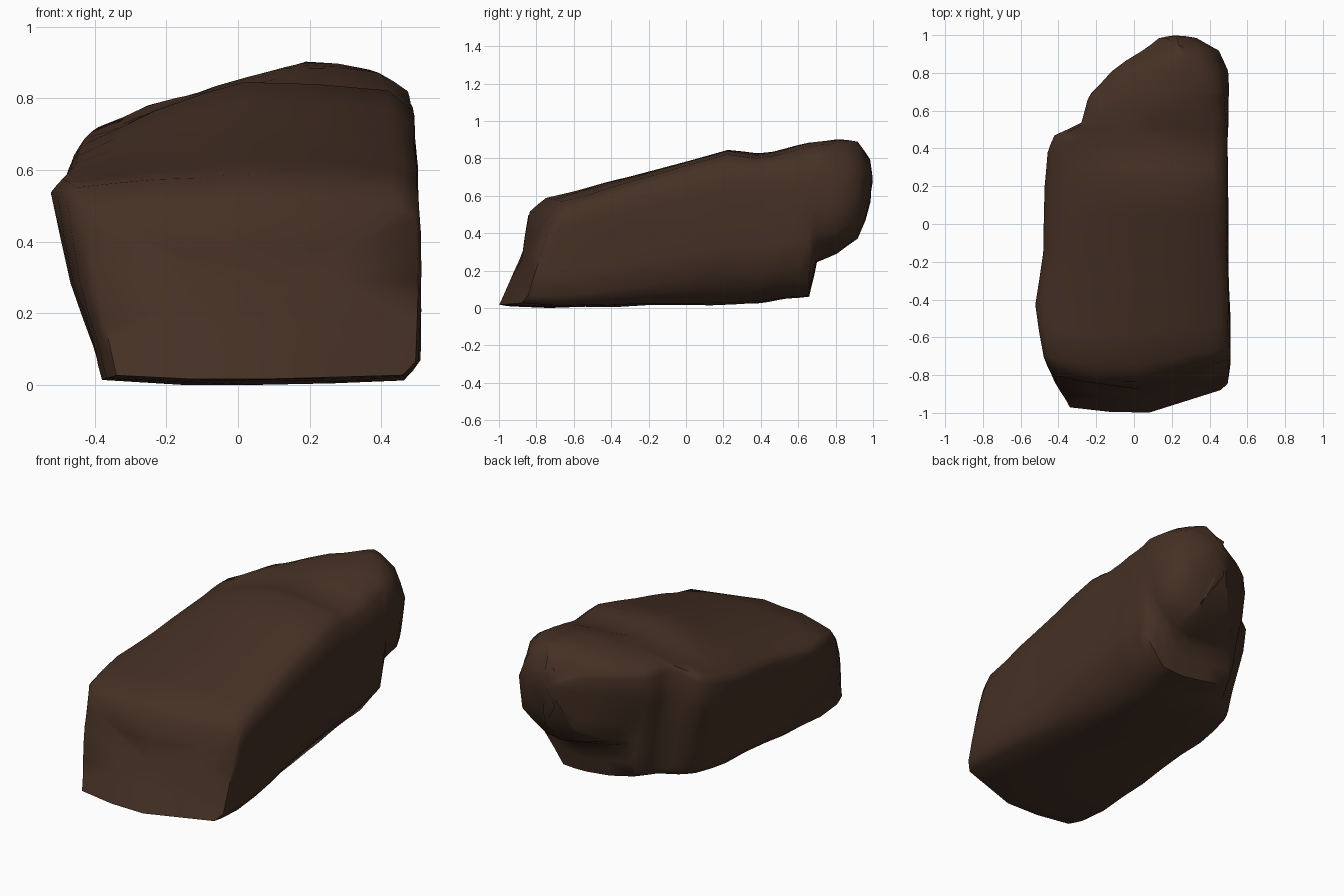
import bpy
import bmesh
from mathutils import Vector, noise

if "Cube" in bpy.data.objects:
    bpy.data.objects.remove(bpy.data.objects["Cube"], do_unlink=True)


def make_material(name, colour):
    material = bpy.data.materials.new(name)
    material.use_nodes = True
    material.diffuse_color = colour
    material.node_tree.nodes["Principled BSDF"].inputs["Base Color"].default_value = colour
    return material


def mix(start, end, factor):
    return start + (end - start) * factor


def cross_section(y, lean, foot, left, right, base, shoulder, crest):
    """Outline of the boulder at one station, running round from the left foot."""
    middle = mix(left, right, .5)
    height = crest - base
    # the lower edges are worn away behind the front corner
    wear = min(1, max(0, y + .7))
    # the upper right edge is broken off towards the back
    chip = min(1, max(0, (y - .6) * 3))
    outline = [
        (foot, base + .05 * wear),
        (mix(foot, right, .5), base - .01),
        (right - .04 - .12 * wear, base),
        (right - .03 * wear, base + height * (.08 + .12 * wear)),
        (right, mix(base, crest, .55)),
        (right - .01 - .06 * chip, crest - height * (.1 + .05 * chip)),
        (right - .08 - .08 * chip, crest - height * .03),
        (middle, crest),
        (mix(left, middle, .5), mix(shoulder, crest, .62)),
        (left + .03, shoulder + height * .03),
        (left, shoulder - height * .03),
        (mix(foot, left, .6), mix(base, shoulder, .5)),
        (mix(foot, left, .2), mix(base, shoulder, .16)),
    ]
    # the front is bowed, with its right corner set further back
    bow = max(0, -y) ** 2
    return [Vector((x, y + lean * z + bow * (.45 * x * x + .06 * x), z)) for x, z in outline]


# Stations from front to back:
# y, lean, foot x, left x, right x, base z, left shoulder z, crest z
stations = [
    (-1, .34, -.34, -.42, .5, .02, .45, .51),
    (-.91, .3, -.37, -.48, .51, .01, .53, .58),
    (-.55, .2, -.38, -.52, .51, .01, .55, .66),
    (-.2, .1, -.37, -.48, .5, .02, .59, .74),
    (.15, .1, -.36, -.47, .5, .02, .62, .84),
    (.39, 0, -.33, -.46, .5, .03, .66, .82),
    (.48, 0, -.28, -.42, .5, .04, .69, .83),
    (.55, 0, -.19, -.28, .5, .05, .75, .85),
    (.67, 0, -.12, -.25, .5, .06, .75, .88),
    (.71, 0, -.1, -.23, .5, .25, .75, .885),
    (.82, 0, 0, -.12, .5, .29, .76, .895),
    (.93, 0, .1, .04, .45, .37, .76, .885),
    (.995, 0, .16, .13, .33, .57, .73, .79),
]

# Boulder skin, lofted through the stations and capped
bm = bmesh.new()
rings = [[bm.verts.new(point) for point in cross_section(*station)] for station in stations]
for near, far in zip(rings, rings[1:]):
    count = len(near)
    for i in range(count):
        j = (i + 1) % count
        bm.faces.new((near[i], near[j], far[j], far[i]))
for ring, bulge in ((rings[0], -.02), (rings[-1], .01)):
    cap = bm.faces.new(ring)
    centre = bmesh.ops.poke(bm, faces=[cap])["verts"][0]
    centre.co.y += bulge
bmesh.ops.recalc_face_normals(bm, faces=bm.faces)

# Chipped, uneven surface
bmesh.ops.subdivide_edges(bm, edges=bm.edges, cuts=1, use_grid_fill=True, smooth=.1)
bm.normal_update()
for vert in bm.verts:
    bump = noise.noise(vert.co * 5) * .012
    vert.co += vert.normal * bump

# Settle on the ground and centre along the length
low = min(v.co.z for v in bm.verts)
front = min(v.co.y for v in bm.verts)
back = max(v.co.y for v in bm.verts)
bmesh.ops.translate(bm, verts=bm.verts, vec=(0, -(front + back) / 2, -low))

mesh = bpy.data.meshes.new("boulder")
bm.to_mesh(mesh)
bm.free()
boulder = bpy.data.objects.new("boulder", mesh)
bpy.context.collection.objects.link(boulder)
mesh.materials.append(make_material("dark brown stone", (.06, .03, .018, 1)))

# Soft facets with crisp broken edges
bpy.context.view_layer.objects.active = boulder
boulder.select_set(True)
bpy.ops.object.shade_smooth_by_angle(angle=1.1)
